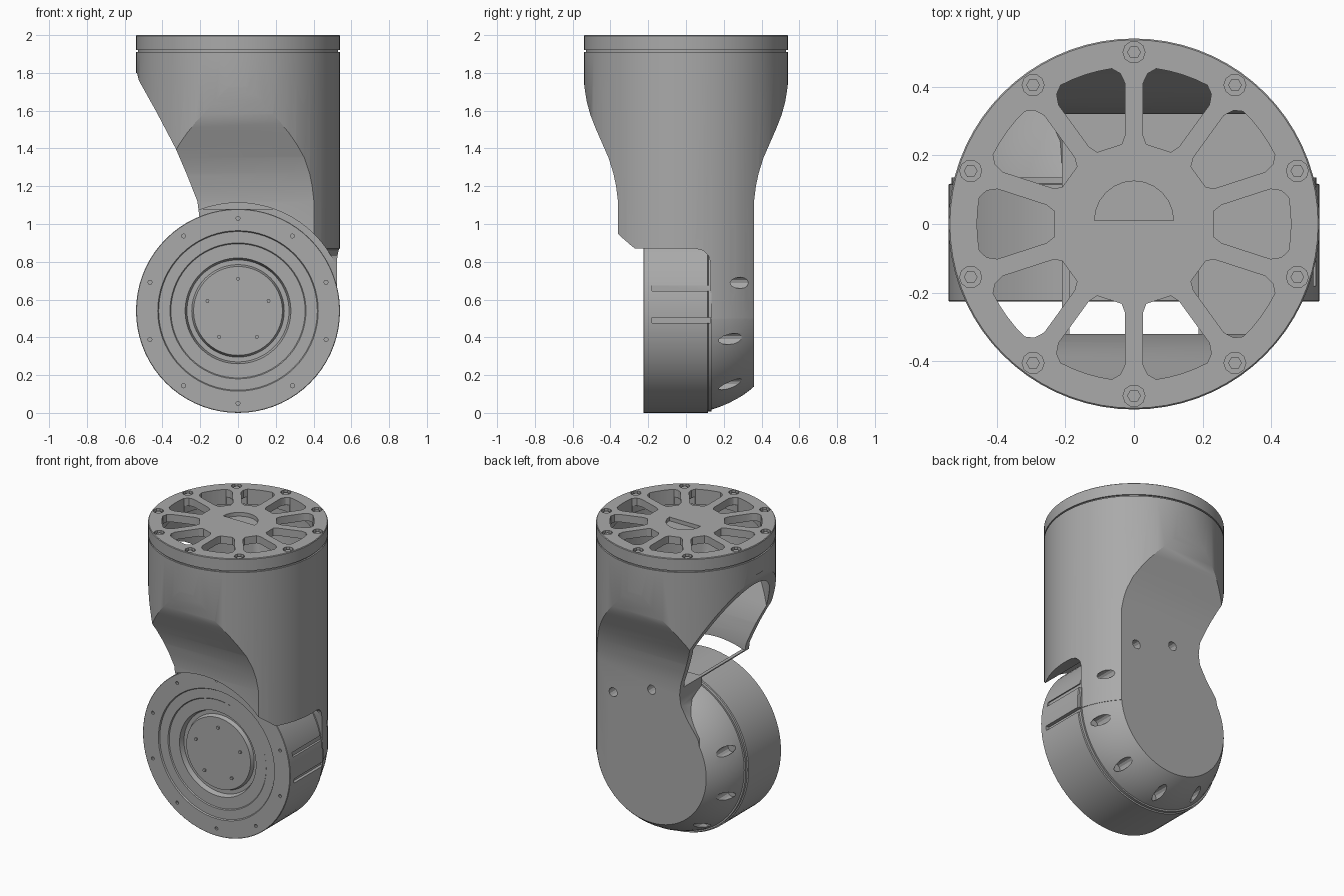
import bpy, bmesh, math
from mathutils import Matrix, Vector

if "Cube" in bpy.data.objects:
    bpy.data.objects.remove(bpy.data.objects["Cube"], do_unlink=True)

R = 0.54        # main radius, also the height of the joint axis
WALL = 0.04
ANGLES = [math.radians(18 + 36 * i) for i in range(10)]

grey = bpy.data.materials.new("machined grey")
grey.use_nodes = True
COLOUR = (0.4, 0.4, 0.4, 1)
grey.diffuse_color = COLOUR
grey.node_tree.nodes["Principled BSDF"].inputs["Base Color"].default_value = COLOUR


def make(name, bm):
    bmesh.ops.recalc_face_normals(bm, faces=bm.faces)
    mesh = bpy.data.meshes.new(name)
    bm.to_mesh(mesh)
    bm.free()
    mesh.materials.append(grey)
    ob = bpy.data.objects.new(name, mesh)
    bpy.context.collection.objects.link(ob)
    return ob


def lathe(name, profile, axis="Z", height=0.0, steps=72):
    """Revolve (radius, offset) points about the z axis or the joint axis."""
    bm = bmesh.new()
    verts = [bm.verts.new((r, 0, h)) for r, h in profile]
    edges = [bm.edges.new(pair) for pair in zip(verts, verts[1:])]
    bmesh.ops.spin(bm, geom=verts + edges, cent=(0, 0, 0), axis=(0, 0, 1),
                   angle=math.tau, steps=steps)
    bmesh.ops.remove_doubles(bm, verts=bm.verts, dist=0.0005)
    if axis == "Y":
        bm.transform(Matrix.Rotation(math.radians(-90), 4, "X"))
    bm.transform(Matrix.Translation((0, 0, height)))
    return make(name, bm)


def add_prism(bm, points, axis, lo, hi):
    """Extrude a flat outline along an axis."""
    def place(a, b, c):
        return {"X": (c, a, b), "Y": (a, c, b), "Z": (a, b, c)}[axis]
    face = bm.faces.new([bm.verts.new(place(a, b, lo)) for a, b in points])
    geom = bmesh.ops.extrude_face_region(bm, geom=[face])["geom"]
    move = Vector(place(0, 0, hi - lo))
    bmesh.ops.translate(bm, vec=move,
                        verts=[v for v in geom if isinstance(v, bmesh.types.BMVert)])


def prisms(name, outlines, axis, lo, hi):
    bm = bmesh.new()
    for points in outlines:
        add_prism(bm, points, axis, lo, hi)
    return make(name, bm)


def circle(a, b, r, n=16):
    return [(a + r * math.cos(math.tau * i / n), b + r * math.sin(math.tau * i / n))
            for i in range(n)]


def bolt_circle(radius, hole, height=0.0, skip=(), n=12):
    return [circle(radius * math.cos(t), height + radius * math.sin(t), hole, n)
            for i, t in enumerate(ANGLES) if i not in skip]


def combine(target, other, operation="DIFFERENCE"):
    other.hide_render = True
    mod = target.modifiers.new("cut", "BOOLEAN")
    mod.operation, mod.solver, mod.object = operation, "EXACT", other
    bpy.context.view_layer.objects.active = target
    bpy.ops.object.modifier_apply(modifier=mod.name)
    bpy.data.objects.remove(other, do_unlink=True)


def smooth(ob, degrees=28):
    bpy.ops.object.select_all(action="DESELECT")
    ob.select_set(True)
    bpy.context.view_layer.objects.active = ob
    bpy.ops.object.shade_smooth_by_angle(angle=math.radians(degrees))


def waisted_outline(inset, bottom, top):
    """Side outline: full width above, flat-sided waist below."""
    half = [(0.36, bottom), (0.36, 1.12), (0.37, 1.2), (0.385, 1.27), (0.41, 1.35),
            (0.445, 1.43), (0.48, 1.51), (0.507, 1.58), (0.526, 1.65),
            (0.537, 1.72), (0.545, 1.8), (0.56, top)]
    half = [(y - inset, z) for y, z in half]
    return half + [(-y, z) for y, z in reversed(half)]


# Housing: an upright tube with an open side, ending in a round joint cap
housing = lathe("housing", [(0, 0.5), (R, 0.5), (R, 1.91), (0, 1.91)])
side_opening = [(-0.8, 1.8), (-0.535, 1.8), (-0.525, 1.76), (-0.43, 1.59), (-0.33, 1.4),
                (-0.27, 1.26), (-0.215, 1.12), (-0.205, 1.04), (-0.215, 0.97),
                (-0.26, 0.89), (-0.34, 0.78), (-0.38, 0.6), (-0.4, 0.4), (-0.8, 0.4)]
combine(housing, prisms("opening_cutter", [side_opening], "Y", -1, 1))
arc = [math.pi * i / 36 for i in range(37)]
cap = lathe("cap", [((R - 0.001) * math.sin(t), -(R - 0.001) * math.cos(t)) for t in arc], "Y", R)
combine(housing, cap, "UNION")
combine(housing, prisms("waist", [waisted_outline(0, -0.1, 2.1)], "X", -1, 1), "INTERSECT")

# Hollow inside of the tube
cavity = lathe("cavity", [(0, 1.08), (R - WALL, 1.08), (R - WALL, 2), (0, 2)])
combine(cavity, prisms("cavity_waist", [waisted_outline(WALL, 0.9, 2.1)], "X", -1, 1), "INTERSECT")
combine(housing, cavity)

# Room for the drum, and the step beside it
combine(housing, lathe("drum_clearance", [(0, -1), (0.572, -1), (0.572, 0.13), (0, 0.13)], "Y", R))
step = [(-1, 0.87), (0.05, 0.87), (0.09, 0.86), (0.12, 0.83), (0.131, 0.79),
        (0.131, -0.2), (-1, -0.2)]
combine(housing, prisms("step_cutter", [step], "X", -1, 1))

# Screw holes around the back of the cap
combine(housing, prisms("screw_cutter", bolt_circle(0.48, 0.03, R, skip=(3,)), "Y", 0.17, 0.6))
smooth(housing)

# Drum with stepped rings on its front face
drum = lathe("drum", [(0, -0.205), (0.235, -0.205), (0.245, -0.18), (0.27, -0.18),
                      (0.28, -0.212), (0.355, -0.212), (0.36, -0.218), (0.42, -0.218),
                      (0.425, -0.226), (0.537, -0.226), (R, -0.223), (R, 0.115),
                      (0.532, 0.118), (0.532, 0.135), (0, 0.135)], "Y", R)
combine(drum, prisms("drum_screw_cutter", bolt_circle(0.49, 0.011, R, n=8), "Y", -0.3, -0.2))
# Two slots across the side of the drum
slots = [[(-0.18, z), (0.13, z), (0.13, z + 0.03), (-0.18, z + 0.03)] for z in (0.475, 0.645)]
combine(drum, prisms("slot_cutter", slots, "X", 0.515, 0.7))
smooth(drum)

# Small pins standing on the drum face
pins = prisms("drum_pins", [circle(0.17 * math.cos(t), R + 0.17 * math.sin(t), 0.01, 8)
                            for t in ANGLES[::2]], "Y", -0.215, -0.2)

# Spoked mounting flange on top
flange = lathe("flange", [(0, 1.95), (0.455, 1.95), (0.455, 1.9), (0.53, 1.9), (0.53, 1.92),
                          (R, 1.92), (R, 1.996), (0.536, 2), (0, 2)])
windows = []
for t in ANGLES:
    def edge(r, half):
        return t + math.asin(half / r), t + math.radians(36) - math.asin(half / r)
    near = [(0.235, 0.036), (0.26, 0.026), (0.41, 0.026), (0.44, 0.04), (0.457, 0.065)]
    first = [(r, edge(r, w)[0]) for r, w in near]
    last = [(r, edge(r, w)[1]) for r, w in reversed(near)]
    mid = [(0.457, t + math.radians(a)) for a in (13, 18, 23)]
    windows.append([(r * math.cos(a), r * math.sin(a)) for r, a in first + mid + last])
combine(flange, prisms("window_cutter", windows, "Z", 1.8, 2.1))
combine(flange, prisms("flange_screw_cutter", bolt_circle(0.5, 0.032, n=10), "Z", 1.975, 2.1))
# Half-round recess in the hub
recess = [(0.115 * math.cos(a), 0.01 + 0.115 * math.sin(a)) for a in arc[::3]]
combine(flange, prisms("hub_recess_cutter", [recess], "Z", 1.975, 2.1))
smooth(flange)

# Hex screws in the flange
screws = prisms("flange_screws", bolt_circle(0.5, 0.02, n=6), "Z", 1.97, 1.99)
